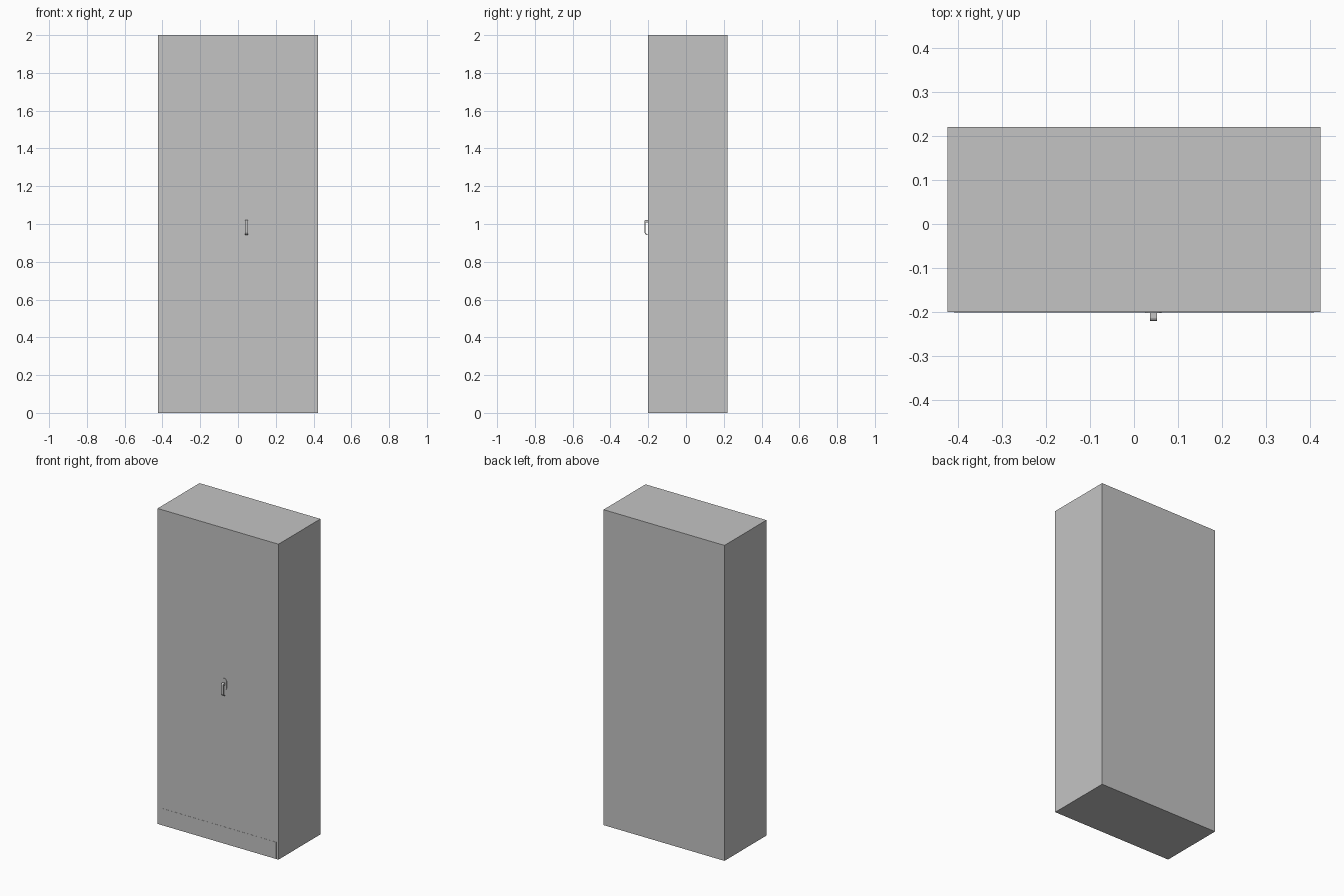
import bpy, bmesh, math
from mathutils import Vector

if "Cube" in bpy.data.objects:
    bpy.data.objects.remove(bpy.data.objects["Cube"])

WIDTH, FRONT, BACK, HEIGHT = 0.848, -0.2, 0.22, 2.0
HANDLE_X = 0.044

grey = bpy.data.materials.new("cabinet grey")
grey.use_nodes = True
colour = (0.55, 0.55, 0.55, 1)
grey.diffuse_color = colour
grey.node_tree.nodes["Principled BSDF"].inputs["Base Color"].default_value = colour


def finish(name, bm):
    bmesh.ops.recalc_face_normals(bm, faces=bm.faces)
    mesh = bpy.data.meshes.new(name)
    bm.to_mesh(mesh)
    bm.free()
    mesh.materials.append(grey)
    obj = bpy.data.objects.new(name, mesh)
    bpy.context.collection.objects.link(obj)
    return obj


def box(name, x0, x1, y0, y1, z0, z1):
    bm = bmesh.new()
    bmesh.ops.create_cube(bm, size=1)
    for v in bm.verts:
        v.co = Vector(((x0, x1)[v.co.x > 0], (y0, y1)[v.co.y > 0], (z0, z1)[v.co.z > 0]))
    return finish(name, bm)


def prism(name, outline, direction):
    """Extrude a closed outline along a direction."""
    bm = bmesh.new()
    face = bm.faces.new([bm.verts.new(p) for p in outline])
    new = bmesh.ops.extrude_face_region(bm, geom=[face])["geom"]
    verts = [g for g in new if isinstance(g, bmesh.types.BMVert)]
    bmesh.ops.translate(bm, verts=verts, vec=direction)
    return finish(name, bm)


def arc(u, v, radius, start, end, steps=8):
    """Points on an arc, angles in degrees."""
    angles = [math.radians(start + (end - start) * i / steps) for i in range(steps + 1)]
    return [(u + radius * math.cos(a), v + radius * math.sin(a)) for a in angles]


# Cabinet body and the thin plinth panel along its foot
half = WIDTH / 2
box("cabinet_body", -half, half, FRONT, BACK, 0, HEIGHT)
box("plinth_panel", -half + 0.015, half - 0.015, FRONT - 0.001, FRONT, 0.002, 0.107)

# Round-ended backing plate of the handle
plate = arc(HANDLE_X, 1.031, 0.018, 0, 180) + arc(HANDLE_X, 0.993, 0.018, 180, 360)
prism("handle_plate", [(x, FRONT, z) for x, z in plate], (0, -0.002, 0))

# Hooked lever: stem at the top, grip hanging down and curling towards the door
lever = [(FRONT, 1.022)]
lever += arc(-0.212, 1.014, 0.008, 90, 180)
lever += arc(-0.204, 0.958, 0.016, 180, 270)
lever += [(-0.204, 0.946)]
lever += arc(-0.204, 0.958, 0.011, 270, 180)
lever += [(-0.215, 1.008), (FRONT, 1.008)]
prism("handle_lever", [(HANDLE_X - 0.008, y, z) for y, z in lever], (0.016, 0, 0))
